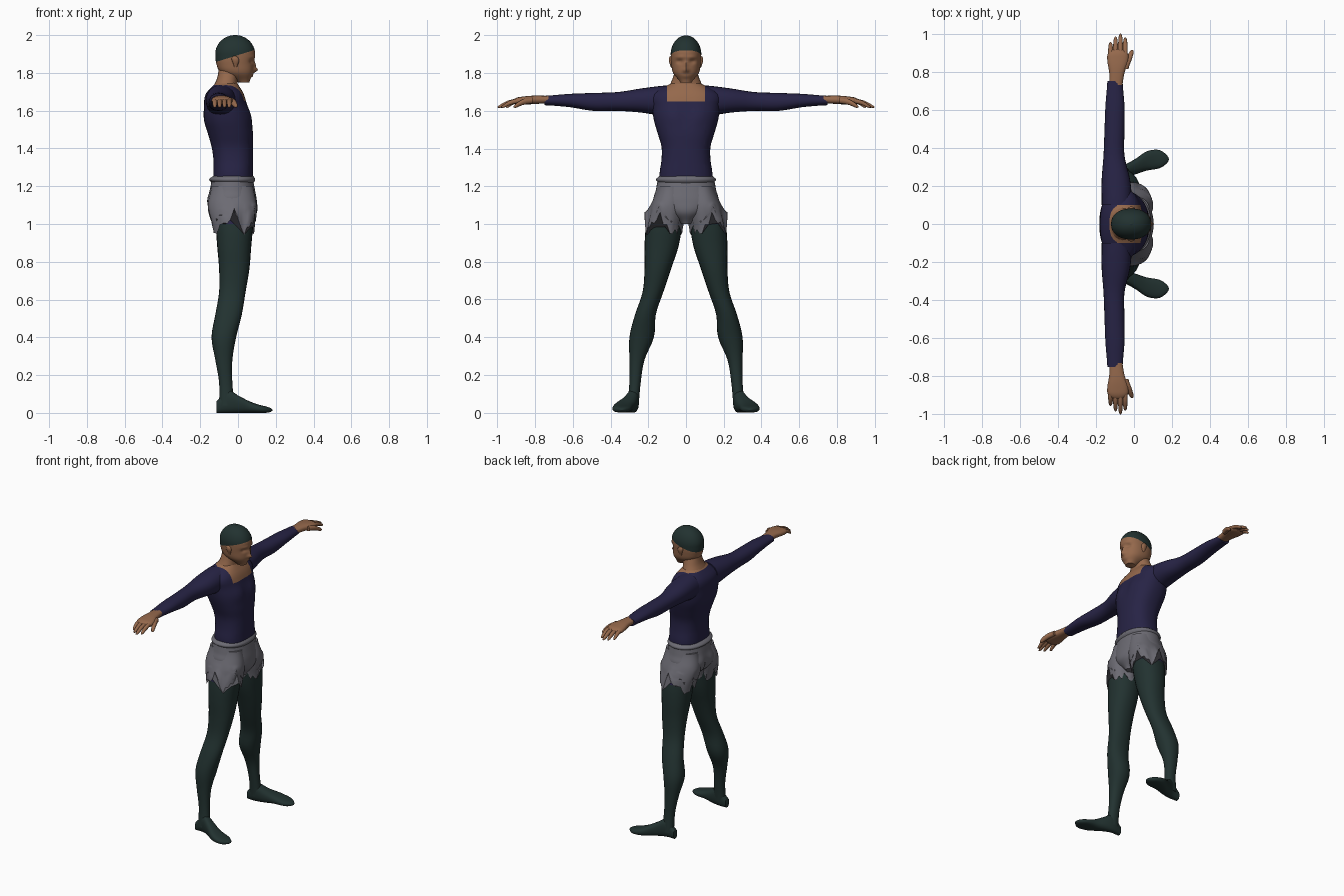
import bpy, bmesh, math, random
from mathutils import Vector

random.seed(4)
if "Cube" in bpy.data.objects:
    bpy.data.objects.remove(bpy.data.objects["Cube"])


def material(name, red, green, blue):
    mat = bpy.data.materials.new(name)
    mat.use_nodes = True
    colour = (red, green, blue, 1)
    mat.diffuse_color = colour
    mat.node_tree.nodes["Principled BSDF"].inputs["Base Color"].default_value = colour
    return mat


SKIN = material("skin", .3, .14, .072)
NAVY = material("navy cloth", .02, .017, .06)
GREY = material("grey cloth", .15, .147, .172)
GREEN = material("dark green cloth", .016, .032, .03)


def curve(values, t):
    """Smooth value at t from evenly spaced control values (Catmull-Rom)."""
    last = len(values) - 1
    i = min(int(t * last), last - 1)
    f = t * last - i
    before, start, end, after = (values[max(0, min(last, i + k))] for k in (-1, 0, 1, 2))
    slope_in, slope_out = (end - before) / 2, (after - start) / 2
    ease = f * f * (3 - 2 * f)
    return (start + (end - start) * ease
            + slope_in * f * (1 - f) ** 2 - slope_out * f * f * (1 - f))


def both(*widths):
    """Outline that is symmetric about the middle plane."""
    return [-w for w in widths], widths


def signed_power(value, exponent):
    return math.copysign(abs(value) ** exponent, value)


def loft(name, axis, start, end, first, second, mats, side=1, sides=24, rows=24,
         squareness=2.2, dome=None, shape=None, cuts=(), rule=None):
    """Skin rounded sections along an axis. first and second are (low, high) outlines
    on the other two axes; dome is where the end starts to round off."""
    bm = bmesh.new()
    loops = []
    for row in range(rows + 1):
        t = row / rows
        scale = 1
        if dome:
            t = math.sin(t * math.pi / 2)
            if t > dome:
                scale = max(.05, math.sqrt(max(0, 1 - ((t - dome) / (1 - dome)) ** 2)))
        spans = [[curve(edge, t) for edge in outline] for outline in (first, second)]
        loop = []
        for k in range(sides):
            angle = math.tau * k / sides
            co = []
            for (low, high), wave in zip(spans, (math.cos(angle), math.sin(angle))):
                reach = signed_power(wave, 2 / squareness) * scale
                co.append((low + high) / 2 + (high - low) / 2 * reach)
            co.insert("xyz".index(axis), start + (end - start) * t)
            loop.append(bm.verts.new(co))
        loops.append(loop)
    for lower, upper in zip(loops, loops[1:]):
        for k in range(sides):
            n = (k + 1) % sides
            bm.faces.new((lower[k], lower[n], upper[n], upper[k]))
    bm.faces.new(loops[0])
    bm.faces.new(loops[-1])
    if shape:
        for vert in bm.verts:
            shape(vert.co)
    for point, normal in cuts:
        bmesh.ops.bisect_plane(bm, geom=bm.verts[:] + bm.edges[:] + bm.faces[:],
                               plane_co=point, plane_no=normal)
    if rule:
        for face in bm.faces:
            face.material_index = int(rule(face.calc_center_median()))
    for vert in bm.verts:
        vert.co.y *= side
    bmesh.ops.recalc_face_normals(bm, faces=bm.faces)
    mesh = bpy.data.meshes.new(name)
    bm.to_mesh(mesh)
    bm.free()
    for mat in mats:
        mesh.materials.append(mat)
    ob = bpy.data.objects.new(name, mesh)
    bpy.context.collection.objects.link(ob)
    bpy.ops.object.select_all(action="DESELECT")
    ob.select_set(True)
    bpy.context.view_layer.objects.active = ob
    bpy.ops.object.shade_smooth_by_angle(angle=math.radians(50))


def bumps(*spots, front=True):
    """Push the front or back surface near each (y, z, width, height, depth)."""
    def shape(co):
        if (co.x > 0) == front:
            for y, z, width, height, depth in spots:
                away = ((abs(co.y) - y) / width) ** 2 + ((co.z - z) / height) ** 2
                co.x += depth * math.exp(-away)
    return shape


# Head with cap; the nose, nose bridge, eye sockets, brow and lips are pushed out or in
face_shape = bumps((0, 1.815, .013, .012, .022), (0, 1.84, .01, .02, .012),
                   (.034, 1.862, .016, .011, -.014), (.03, 1.885, .025, .008, .005),
                   (0, 1.785, .022, .007, .006))


def cap_edge(x):
    return 1.857 + .31 * (x + .12)


loft("head_and_cap", "z", 1.75, 2, ([0, -.09, -.115, -.12, -.12, -.12],
                                    [.06, .08, .083, .09, .09, .09]),
     both(.03, .068, .078, .081, .081, .081), [SKIN, GREEN], sides=48, rows=48, dome=.6,
     shape=face_shape, cuts=[((0, 0, cap_edge(0)), (-.31, 0, 1))],
     rule=lambda c: c.z > cap_edge(c.x))
loft("neck", "z", 1.7, 1.85, ([-.14, -.11, -.1], [0, 0, .02]), both(.1, .07, .05), [SKIN])

# Torso: long sleeved top with a square neckline, low in front and high behind
NECK_HALF, NECK_FRONT, NECK_BACK, NECK_SEAM = .1, 1.65, 1.735, -.09


def bare(c):
    bottom = NECK_FRONT if c.x > NECK_SEAM else NECK_BACK
    return abs(c.y) < NECK_HALF and c.z > bottom


loft("shirt_torso", "z", 1.2, 1.76,
     ([-.13, -.13, -.13, -.14, -.16, -.18, -.18, -.17, -.11],
      [.08, .08, .08, .08, .08, .07, .05, .03, -.01]),
     both(.14, .14, .13, .13, .15, .17, .18, .18, .06), [NAVY, SKIN],
     sides=40, rows=32, squareness=2.4,
     shape=bumps((.075, 1.58, .06, .05, .01), (0, 1.57, .015, .06, -.008)),
     cuts=[((0, NECK_HALF, 0), (0, 1, 0)), ((0, -NECK_HALF, 0), (0, 1, 0)),
           ((0, 0, NECK_FRONT), (0, 0, 1)), ((0, 0, NECK_BACK), (0, 0, 1)),
           ((NECK_SEAM, 0, 0), (1, 0, 0))], rule=bare)

# Shorts: seat and waistband
loft("shorts_seat", "z", 1, 1.24, ([-.07, -.14, -.16, -.15, -.14], [.06, .1, .1, .09, .08]),
     both(.03, .11, .17, .16, .15), [GREY], sides=40,
     shape=bumps((.075, 1.1, .055, .06, -.01), (0, 1.1, .015, .07, .014), front=False))
loft("shorts_waistband", "z", 1.215, 1.255, ([-.13, -.15, -.15, -.13], [.08, .09, .09, .08]),
     both(.14, .157, .157, .14), [GREY], sides=40, rows=6)

# Ragged hem: a random tear per direction, with a notch outside and one in front
THIGH_TOP = 1.12
tears = [random.uniform(-.25, .3) for _ in range(40)]


def ragged(co):
    if co.z < THIGH_TOP:
        angle = math.atan2(co.y - .11, co.x + .02)
        stretch = 1 + tears[int(angle / math.tau * len(tears)) % len(tears)]
        stretch -= .75 * max(0, 1 - abs(angle - 1.5) / .35)
        stretch -= .55 * max(0, 1 - abs(angle - .3) / .2)
        co.z = THIGH_TOP - (THIGH_TOP - co.z) * stretch


def digit(name, root, tip, radius, side):
    """Tapered, slightly arched finger between two points."""
    (x, y, z), (tip_x, tip_y, tip_z) = root, tip
    middle_x, middle_z = (x + tip_x) / 2, (z + tip_z) / 2 + radius / 2
    outlines = [([a - radius, b - radius, c - radius * .7], [a + radius, b + radius, c + radius * .7])
                for a, b, c in ((x, middle_x, tip_x), (z, middle_z, tip_z))]
    loft(name, "y", y, tip_y, *outlines, [SKIN], side, sides=10, rows=10, dome=.8)


FINGERS = {"little": (-.123, .955), "ring": (-.097, .985), "middle": (-.071, 1), "index": (-.046, .98)}

for label, side in (("left", 1), ("right", -1)):
    loft("ear_" + label, "z", 1.83, 1.89, ([-.02, -.03, -.04], [-.005, .005, .005]),
         ([.07, .07], [.08, .09, .093]), [SKIN], side, sides=12, rows=10, dome=.6)

    # Arm and hand
    loft("sleeve_" + label, "y", .1, .75,
         ([-.17, -.17, -.16, -.155, -.15, -.14], [-.01, -.02, -.05, -.05, -.05, -.06]),
         ([1.57, 1.59, 1.6, 1.6, 1.62, 1.63], [1.735, 1.72, 1.7, 1.695, 1.69, 1.68]), [NAVY], side)
    loft("palm_" + label, "y", .73, .92, ([-.13, -.13, -.14, -.14], [-.06, -.05, -.03, -.03]),
         ([1.64, 1.63], [1.68, 1.68, 1.67]), [SKIN], side, sides=20, squareness=2.5, dome=.8)
    for finger, (x, tip) in FINGERS.items():
        digit(finger + "_finger_" + label, (x, .885, 1.654), (x, tip, 1.62), .0125, side)
    digit("thumb_" + label, (-.045, .815, 1.655), (-.01, .915, 1.622), .016, side)

    # Shorts leg, then legging showing navy where the torn hem exposes it
    loft("shorts_leg_" + label, "z", .98, 1.2, ([-.13, -.16, -.14], [.09, .1, .08]),
         ([.02, 0, .01], [.22, .19, .15]), [GREY], side, sides=40, shape=ragged)
    loft("legging_" + label, "z", .04, THIGH_TOP,
         ([-.1, -.1, -.12, -.14, -.12, -.1, -.1, -.11, -.12, -.14],
          [-.02, -.03, -.03, -.01, .02, .04, .06, .07, .08, .08]),
         ([.25, .24, .22, .17, .16, .12, .08, .04, .02, .01],
          [.31, .3, .3, .3, .27, .23, .22, .22, .21, .17]), [GREEN, NAVY], side, rows=36,
         cuts=[((0, 0, 1), (0, 0, 1))], rule=lambda c: c.z > 1)
    loft("foot_" + label, "x", -.115, .183,
         ([.26, .25, .26, .28, .29, .31], [.3, .31, .34, .38, .39, .37]),
         ([0, 0], [.06, .12, .09, .06, .04, .03]), [GREEN], side, squareness=2.5, dome=.85)
